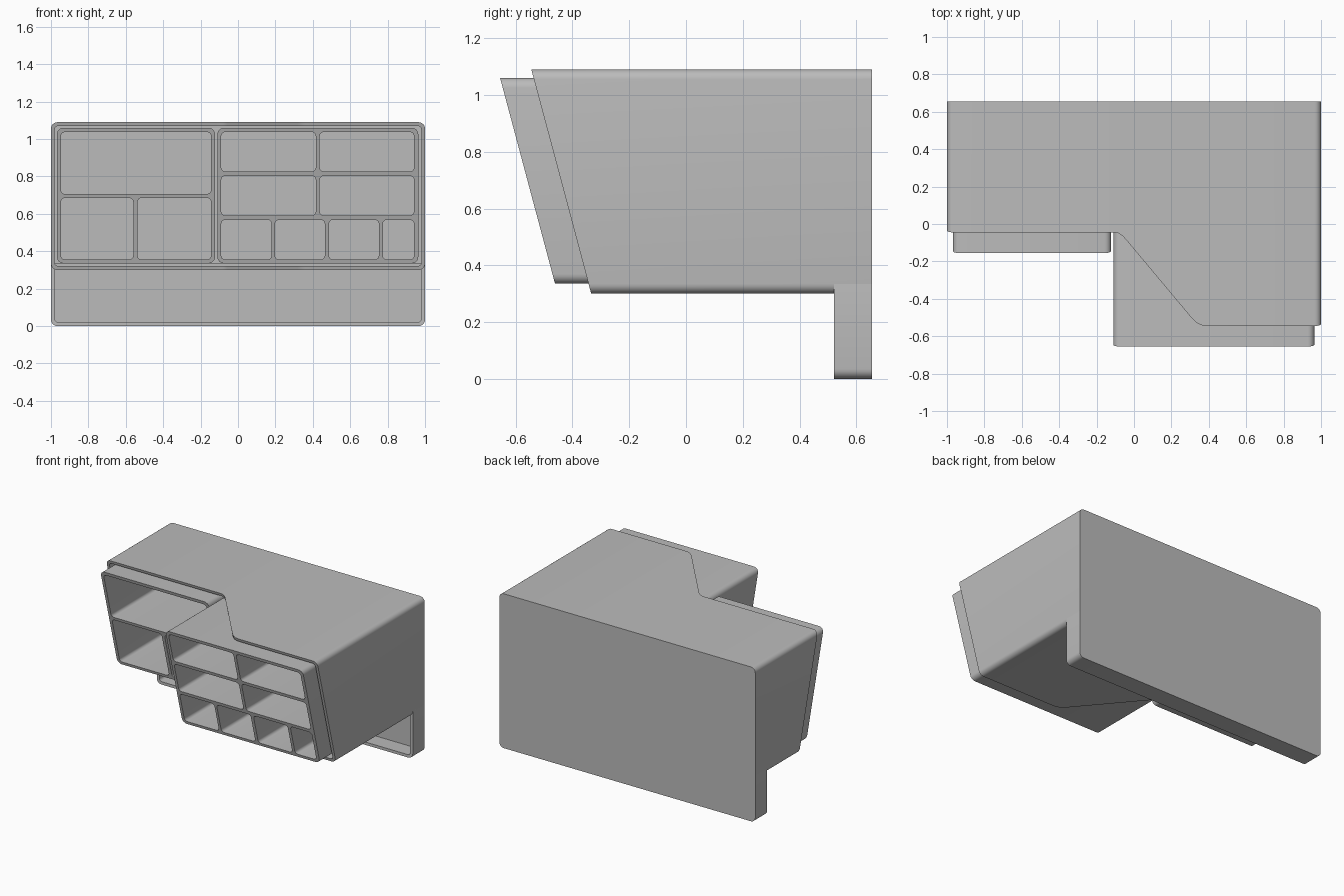
import bpy, bmesh, math
from mathutils import Vector

old = bpy.data.objects.get("Cube")
if old:
    bpy.data.objects.remove(old, do_unlink=True)

grey = bpy.data.materials.new("plain_grey")
grey.use_nodes = True
grey.diffuse_color = (0.5, 0.5, 0.5, 1)
grey.node_tree.nodes["Principled BSDF"].inputs["Base Color"].default_value = (0.5, 0.5, 0.5, 1)

SLOPE = 0.267   # lean of all front faces
BACK = 0.655
WALL = 0.02

# Plan of the housing's front edge: shallow side, diagonal, deep side
PLAN = [(-0.11, -0.045), (-0.085, -0.048), (-0.06, -0.065), (-0.04, -0.087),
        (0.31, -0.505), (0.335, -0.528), (0.36, -0.541), (0.39, -0.545)]


def plan_y(x):
    if x <= PLAN[0][0]:
        return PLAN[0][1]
    for (xa, ya), (xb, yb) in zip(PLAN, PLAN[1:]):
        if x <= xb:
            return ya + (yb - ya) * (x - xa) / (xb - xa)
    return PLAN[-1][1]


def rounded_rect(x0, x1, z0, z1, r, top_r=None, extra=(), n=6):
    """Rounded rectangle in x, z, with extra points along top and bottom."""
    t = r if top_r is None else top_r
    pts = []

    def corner(cx, cz, rad, start):
        for i in range(n + 1):
            a = math.radians(start + 90 * i / n)
            pts.append((cx + rad * math.cos(a), cz + rad * math.sin(a)))

    corner(x0 + r, z0 + r, r, 180)
    pts.extend((x, z0) for x in extra)
    corner(x1 - r, z0 + r, r, 270)
    corner(x1 - t, z1 - t, t, 0)
    pts.extend((x, z1) for x in reversed(extra))
    corner(x0 + t, z1 - t, t, 90)
    return pts


def ring(bm, pts, depth):
    return [bm.verts.new((x, depth(x, z), z)) for x, z in pts]


def bridge(bm, a, b):
    for i in range(len(a)):
        j = (i + 1) % len(a)
        bm.faces.new((a[i], a[j], b[j], b[i]))


def finish(bm, name):
    bmesh.ops.recalc_face_normals(bm, faces=bm.faces)
    me = bpy.data.meshes.new(name)
    bm.to_mesh(me)
    bm.free()
    me.materials.append(grey)
    me.shade_smooth()
    me.set_sharp_from_angle(angle=math.radians(35))
    ob = bpy.data.objects.new(name, me)
    bpy.context.collection.objects.link(ob)
    return ob


def open_box(name, outer, inner, front):
    """Thin-walled box with a closed back and an open front."""
    bm = bmesh.new()
    of, inf = ring(bm, outer, front), ring(bm, inner, front)
    ob = ring(bm, outer, lambda x, z: BACK)
    inb = ring(bm, inner, lambda x, z: BACK - WALL)
    for a, b in ((ob, of), (of, inf), (inf, inb)):
        bridge(bm, a, b)
    bm.faces.new(ob)
    bm.faces.new(inb)
    return finish(bm, name)


def bin_insert(name, x0, x1, front_y, cells):
    """Block with a leaning front face and a deep rounded pocket per cell."""
    z0, z1 = 0.335, 1.06
    bm = bmesh.new()

    def front(x, z):
        return front_y + SLOPE * (z1 - z)

    rims = []
    outlines = [rounded_rect(x0, x1, z0, z1, 0.035)]
    outlines += [rounded_rect(*c, 0.022) for c in cells]
    for k, pts in enumerate(outlines):
        end = BACK - 0.03 if k == 0 else BACK - 0.05
        f, b = ring(bm, pts, front), ring(bm, pts, lambda x, z: end)
        bridge(bm, f, b)
        bm.faces.new(b)
        rims += [bm.edges.get((f[i], f[i - 1])) for i in range(len(f))]
    bmesh.ops.triangle_fill(bm, use_beauty=True, edges=rims,
                            normal=Vector((0, -1, -SLOPE)).normalized())
    return finish(bm, name)


# Main housing with stepped, leaning front
steps = [p[0] for p in PLAN]
open_box("housing",
         rounded_rect(-1, 1, 0.30, 1.09, 0.035, extra=steps),
         rounded_rect(-0.98, 0.98, 0.32, 1.07, 0.02, extra=steps),
         lambda x, z: plan_y(x) + SLOPE * (1.09 - z))

# Shallow rimmed skirt under the housing at the back
open_box("back_skirt",
         rounded_rect(-1, 1, 0, 0.335, 0.035, top_r=0.001),
         rounded_rect(-0.98, 0.98, 0.02, 0.315, 0.02, top_r=0.001),
         lambda x, z: 0.522)

# Shallow-side bins: one wide cell above two
LOW, HIGH = 0.355, 1.037
bin_insert("right_bins", -0.968, -0.123, -0.155,
           [(-0.947, -0.144, 0.706, HIGH),
            (-0.947, -0.56, LOW, 0.685), (-0.537, -0.144, LOW, 0.685)])

# Deep-side bins: two rows of two above a row of four
cells = [(xa, xb, za, zb)
         for za, zb in ((0.826, HIGH), (0.591, 0.803))
         for xa, xb in ((-0.09, 0.416), (0.437, 0.941))]
cells += [(xa, xb, LOW, 0.568)
          for xa, xb in ((-0.09, 0.18), (0.198, 0.464), (0.486, 0.753), (0.774, 0.941))]
bin_insert("left_bins", -0.11, 0.964, -0.655, cells)
